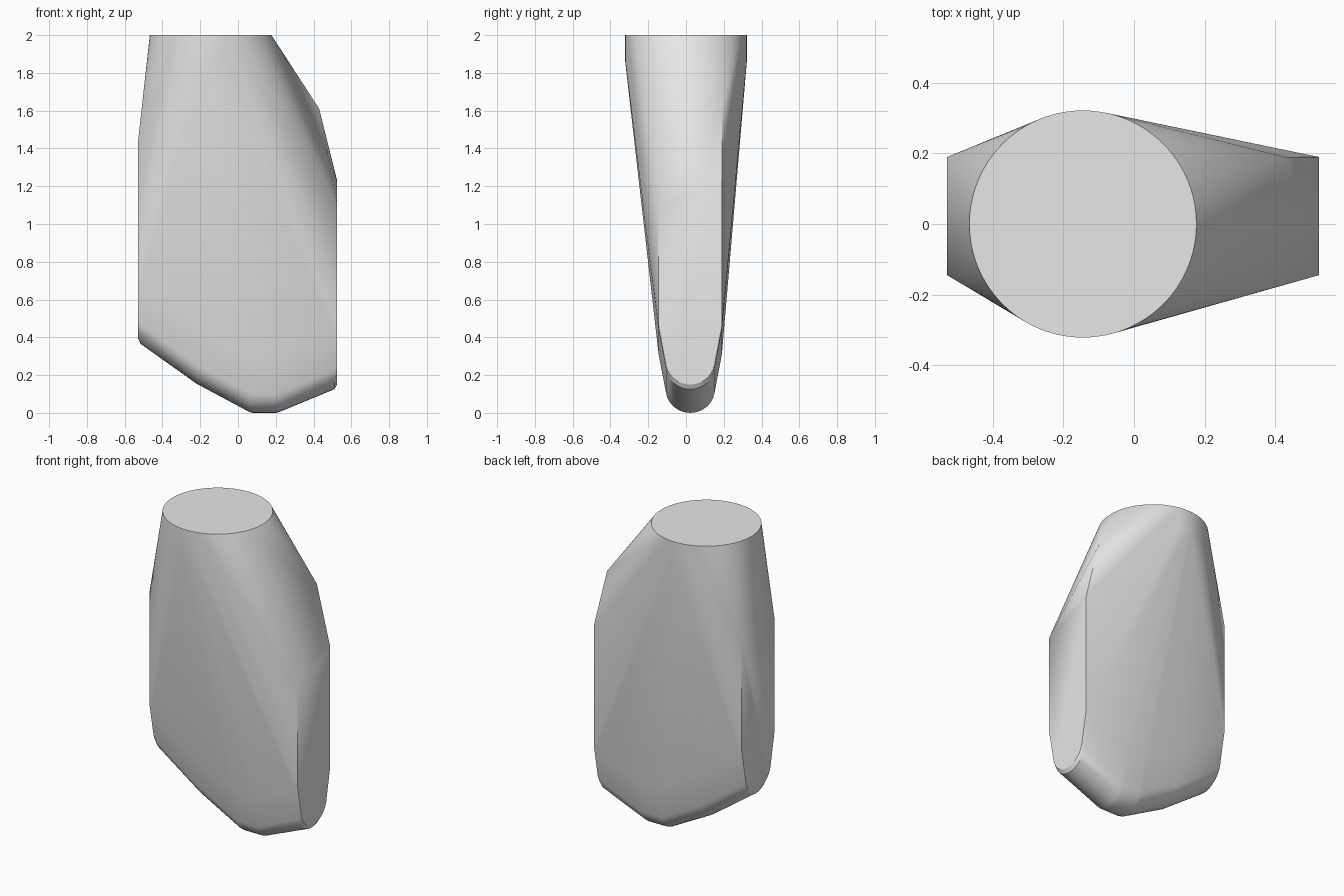
import bpy
import bmesh
from math import sin, cos, pi, radians

cube = bpy.data.objects.get("Cube")
if cube:
    bpy.data.objects.remove(cube, do_unlink=True)

# Plain grey material
grey = bpy.data.materials.new("light_grey")
grey.use_nodes = True
colour = (0.8, 0.8, 0.8, 1)
grey.diffuse_color = colour
grey.node_tree.nodes["Principled BSDF"].inputs["Base Color"].default_value = colour

FRONT, BACK = -0.145, 0.19
MID = (FRONT + BACK) / 2
points = []

# Round collar at the top
for i in range(96):
    a = 2 * pi * i / 96
    for z in (1.86, 2.0):
        points.append((-0.145 + 0.322 * cos(a), 0.322 * sin(a), z))

# Rounded keel: a U section swept along the lower outline
keel = [(-0.53, 0.395), (-0.515, 0.365), (-0.22, 0.155), (0.06, 0.005),
        (0.08, 0), (0.2, 0), (0.22, 0.005), (0.51, 0.125), (0.525, 0.15)]
for x, z in keel:
    for i in range(17):
        a = pi * i / 16
        points.append((x, MID - 0.13 * cos(a), z + 0.125 * (1 - sin(a))))
    for y in (FRONT, BACK):
        points.append((x, y, z + 0.31))

# Upper corners of the two flat ends
points += [(-0.53, FRONT, 1.43), (-0.53, BACK, 1.43),
           (0.525, FRONT, 1.1), (0.525, 0.1, 1.22),
           (0.525, BACK, 1.23), (0.43, BACK, 1.61)]

# Wrap a hull around the collar, keel and end corners
bm = bmesh.new()
for p in points:
    bm.verts.new(p)
hull = bmesh.ops.convex_hull(bm, input=bm.verts[:], use_existing_faces=False)
spare = {v for key in ("geom_interior", "geom_unused") for v in hull[key]
         if isinstance(v, bmesh.types.BMVert)}
spare |= {v for v in bm.verts if not v.link_faces}
bmesh.ops.delete(bm, geom=list(spare), context="VERTS")
bmesh.ops.dissolve_limit(bm, angle_limit=radians(0.1),
                         verts=bm.verts[:], edges=bm.edges[:])
bmesh.ops.recalc_face_normals(bm, faces=bm.faces[:])

mesh = bpy.data.meshes.new("tapered_body")
bm.to_mesh(mesh)
bm.free()
mesh.materials.append(grey)
body = bpy.data.objects.new("tapered_body", mesh)
bpy.context.collection.objects.link(body)

bpy.ops.object.select_all(action="DESELECT")
body.select_set(True)
bpy.context.view_layer.objects.active = body
bpy.ops.object.shade_smooth_by_angle(angle=radians(30))
